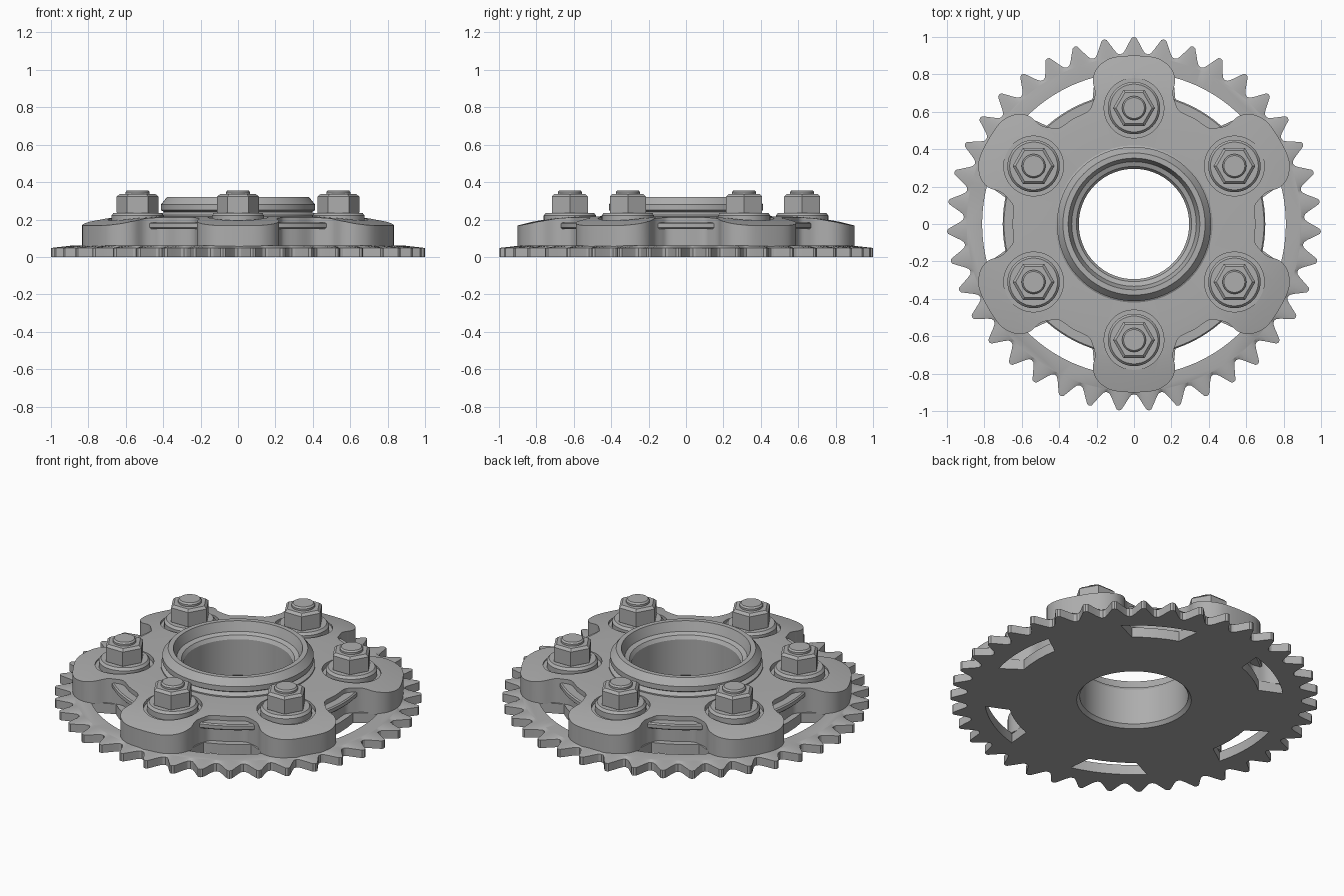
import bpy, bmesh, math
from math import sin, cos, pi, radians
from mathutils import Vector

cube = bpy.data.objects.get("Cube")
if cube:
    bpy.data.objects.remove(cube, do_unlink=True)

steel = bpy.data.materials.new("grey_steel")
steel.use_nodes = True
grey = (0.42, 0.42, 0.42, 1)
steel.diffuse_color = grey
steel.node_tree.nodes["Principled BSDF"].inputs["Base Color"].default_value = grey


def circle(r, z, n=96, centre=(0, 0), turn=0.0):
    return [(centre[0] + r * cos(turn + 2 * pi * i / n),
             centre[1] + r * sin(turn + 2 * pi * i / n), z) for i in range(n)]


def at_height(outline, z):
    return [(p[0], p[1], z) for p in outline]


def loft(name, loops, closed=False):
    """Skin equal loops; cap the ends, or join the last loop to the first."""
    bm = bmesh.new()
    rows = [[bm.verts.new(p) for p in loop] for loop in loops]
    n = len(rows[0])
    pairs = list(zip(rows, rows[1:])) + ([(rows[-1], rows[0])] if closed else [])
    for a, b in pairs:
        for i in range(n):
            j = (i + 1) % n
            bm.faces.new((a[i], a[j], b[j], b[i]))
    if not closed:
        bm.faces.new(rows[0])
        bm.faces.new(rows[-1])
    bmesh.ops.recalc_face_normals(bm, faces=bm.faces[:])
    mesh = bpy.data.meshes.new(name)
    bm.to_mesh(mesh)
    bm.free()
    mesh.materials.append(steel)
    obj = bpy.data.objects.new(name, mesh)
    bpy.context.collection.objects.link(obj)
    return obj


def activate(obj):
    bpy.ops.object.select_all(action='DESELECT')
    obj.select_set(True)
    bpy.context.view_layer.objects.active = obj


def carve(obj, tool, operation='DIFFERENCE'):
    mod = obj.modifiers.new("carve", 'BOOLEAN')
    mod.operation, mod.object, mod.solver = operation, tool, 'EXACT'
    activate(obj)
    bpy.ops.object.modifier_apply(modifier=mod.name)
    bpy.data.objects.remove(tool, do_unlink=True)


def smooth(obj, angle=32):
    activate(obj)
    bpy.ops.object.shade_smooth_by_angle(angle=radians(angle))


def spline(points, steps=4):
    """Closed Catmull-Rom curve through 2D points."""
    pts = [Vector(p) for p in points]
    n, out = len(pts), []
    for i in range(n):
        a, b, c, d = (pts[(i + k) % n] for k in (-1, 0, 1, 2))
        for s in range(steps):
            t = s / steps
            out.append(0.5 * (2 * b + (c - a) * t + (2 * a - 5 * b + 4 * c - d) * t * t
                              + (3 * b - a - 3 * c + d) * t ** 3))
    return out


def polar(r, angle):
    return (r * cos(angle), r * sin(angle))


ARMS = [radians(30 + 60 * i) for i in range(6)]

# Toothed plate with one tooth on the +y axis
TEETH = 39
tooth = [(-0.5, 0.91), (-0.4, 0.915), (-0.3, 0.935), (-0.2, 0.962), (-0.08, 0.995),
         (0, 1.0), (0.08, 0.995), (0.2, 0.962), (0.3, 0.935), (0.4, 0.915)]
rim, shoulder = [], []
for k in range(TEETH):
    for t, r in tooth:
        a = pi / 2 + (k + t) * 2 * pi / TEETH
        rim.append(polar(r, a))
        shoulder.append(polar(0.895, a))
plate = loft("toothed_plate", [at_height(rim, 0), at_height(rim, 0.048),
                               at_height(shoulder, 0.06)])
carve(plate, loft("bore_cutter", [circle(0.345, -0.1), circle(0.345, 0.2)]))
for arm in ARMS:
    mid = arm + pi / 6
    window = [polar(0.812, mid + radians(d)) for d in range(-15, 16, 3)]
    window += [polar(0.685, mid + radians(d)) for d in (11, 6, 0, -6, -11)]
    carve(plate, loft("window_cutter", [at_height(window, -0.1), at_height(window, 0.2)]))
smooth(plate)

# Six-lobed carrier: extruded outline trimmed by a sloping dome
half = [(0.9, 0), (0.895, 0.09), (0.875, 0.15), (0.83, 0.2), (0.77, 0.22),
        (0.70, 0.208), (0.645, 0.222), (0.603, 0.245)]
lobe = [(u, -v) for u, v in reversed(half[1:])] + half
outline = []
for arm in ARMS:
    outline += [(u * cos(arm) - v * sin(arm), u * sin(arm) + v * cos(arm)) for u, v in lobe]
    outline.append(polar(0.65, arm + pi / 6))
outline = spline(outline)
carrier = loft("lobed_carrier", [at_height(outline, 0.055), at_height(outline, 0.4)])
dome = [(1.1, 0.0), (1.1, 0.12), (0.9, 0.168), (0.82, 0.188), (0.72, 0.206), (0.6, 0.216),
        (0.4, 0.218)]
carve(carrier, loft("dome_trimmer", [circle(r, z) for r, z in dome]), 'INTERSECT')
carve(carrier, loft("bore_cutter", [circle(0.365, -0.1), circle(0.365, 0.5)]))
for arm in ARMS:
    c = polar(0.62, arm)
    carve(carrier, loft("pocket_cutter", [circle(0.16, 0.188, 48, c), circle(0.16, 0.4, 48, c)]))
smooth(carrier)

# Thin flange showing between the lobes
flange = [(0.5, 0.15), (0.695, 0.15), (0.702, 0.157), (0.702, 0.178), (0.695, 0.185), (0.5, 0.185)]
smooth(loft("web_flange", [circle(r, z) for r, z in flange], closed=True))

# Central hub with stepped lip and through bore
hub = [(0.312, 0), (0.295, 0.02), (0.295, 0.235), (0.308, 0.255), (0.333, 0.265),
       (0.352, 0.32), (0.38, 0.32), (0.412, 0.28), (0.412, 0.25), (0.395, 0.24),
       (0.42, 0.225), (0.42, 0.19), (0.37, 0.17), (0.345, 0.05), (0.345, 0)]
smooth(loft("centre_hub", [circle(r, z) for r, z in hub], closed=True), 20)

# Washer, nut and stud on every lobe
washer = [(0.13, 0.18), (0.14, 0.188), (0.14, 0.222), (0.128, 0.236)]
nut = [(0.108, 0.23), (0.112, 0.238), (0.112, 0.322), (0.096, 0.336)]
stud = [(0.064, 0.3), (0.064, 0.347), (0.056, 0.356)]
for i, arm in enumerate(ARMS):
    c = polar(0.62, arm)
    for name, profile, n in (("washer", washer, 40), ("hex_nut", nut, 6), ("stud", stud, 24)):
        part = loft(f"{name}_{i + 1}", [circle(r, z, n, c) for r, z in profile])
        if n > 6:
            smooth(part)
